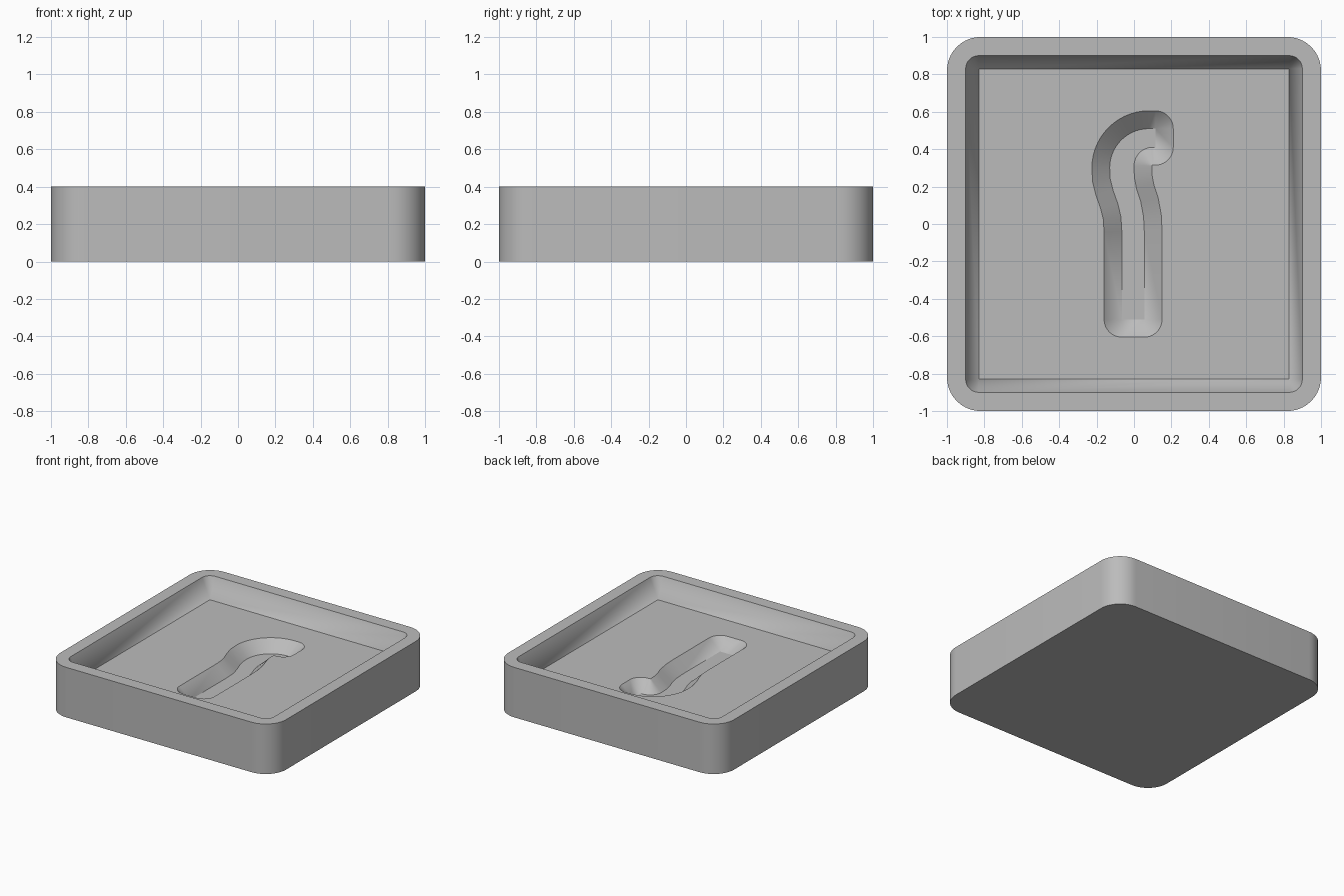
import bpy, bmesh
from math import cos, sin, pi, atan2
from mathutils import Vector

cube = bpy.data.objects.get("Cube")
if cube:
    bpy.data.objects.remove(cube, do_unlink=True)

HEIGHT, FLOOR, GROOVE = 0.4, 0.24, 0.155   # rim top, tray floor, groove floor
STEPS = 10                                 # segments per rounded corner


def arc(cx, cy, r, start, end, n=14):
    return [Vector((cx + r * cos(start + (end - start) * i / n),
                    cy + r * sin(start + (end - start) * i / n))) for i in range(n + 1)]


def square(h):
    return [Vector(p) for p in ((-h, -h), (h, -h), (h, h), (-h, h))]


def grow(points, d):
    """Pair each outline point with its outward offset; sharp corners become arcs."""
    inner, outer = [], []
    for i, p in enumerate(points):
        a = (p - points[i - 1]).normalized()
        b = (points[(i + 1) % len(points)] - p).normalized()
        turn = atan2(a.x * b.y - a.y * b.x, a.dot(b))
        start = atan2(-a.x, a.y)
        if turn > 0.8:
            angles = [start + turn * k / STEPS for k in range(STEPS + 1)]
            reach = d
        else:
            angles, reach = [start + turn / 2], d / cos(turn / 2)
        for t in angles:
            inner.append(p)
            outer.append(p + reach * Vector((cos(t), sin(t))))
    return inner, outer


bm = bmesh.new()


def ring(points, z):
    return [bm.verts.new((p.x, p.y, z)) for p in points]


def loft(low, high):
    for i in range(len(low)):
        bm.faces.new((low[i - 1], low[i], high[i], high[i - 1]))


# Outer block and rounded rim
outline = grow(square(0.82), 0.18)[1]
recess_floor, recess_rim = grow(square(0.83), 0.07)
base = ring(outline, 0)
top = ring(outline, HEIGHT)
inner_top = ring(recess_rim, HEIGHT)
bm.faces.new(base[::-1])
loft(base, top)
loft(top, inner_top)

# Sloped recess walls
loft(inner_top, ring(recess_floor, FLOOR))

# Hooked groove outline
right_bend = [(0.055, -0.04), (0.051, 0.04), (0.036, 0.12), (0.013, 0.19), (0.002, 0.25)]
left_bend = [(-0.127, 0.24), (-0.112, 0.18), (-0.087, 0.11), (-0.07, 0.04), (-0.065, -0.04)]
path = [Vector(p) for p in [(-0.065, -0.51), (0.055, -0.51)] + right_bend]
path += arc(0.1, 0.31, 0.1, pi, pi / 2)
path += [Vector((0.115, 0.41)), Vector((0.115, 0.51))]
path += arc(0.08, 0.3, 0.21, pi / 2, pi)
path += [Vector(p) for p in left_bend]
groove_floor, groove_rim = grow(path, 0.095)

# Sloped groove walls and groove floor
loft(ring(groove_rim, FLOOR), ring(groove_floor, GROOVE))
bmesh.ops.remove_doubles(bm, verts=bm.verts, dist=0.0004)
bmesh.ops.dissolve_degenerate(bm, edges=bm.edges, dist=0.0001)


def open_edges(z):
    return [e for e in bm.edges if e.is_boundary and all(abs(v.co.z - z) < 0.001 for v in e.verts)]


# Tray floor around the groove, then the groove floor
for level in (FLOOR, GROOVE):
    bmesh.ops.triangle_fill(bm, use_beauty=True, edges=open_edges(level), normal=(0, 0, 1))
flat = [f for f in bm.faces if all(abs(v.co.z - f.verts[0].co.z) < 0.001 for v in f.verts)]
bmesh.ops.recalc_face_normals(bm, faces=bm.faces)

mesh = bpy.data.meshes.new("tray")
bm.to_mesh(mesh)
bm.free()
tray = bpy.data.objects.new("tray", mesh)
bpy.context.collection.objects.link(tray)

# Plain grey material
grey = bpy.data.materials.new("grey")
grey.use_nodes = True
color = (0.5, 0.5, 0.5, 1)
grey.diffuse_color = color
grey.node_tree.nodes["Principled BSDF"].inputs["Base Color"].default_value = color
mesh.materials.append(grey)

bpy.ops.object.select_all(action='DESELECT')
tray.select_set(True)
bpy.context.view_layer.objects.active = tray
bpy.ops.object.shade_smooth_by_angle(angle=0.5)
